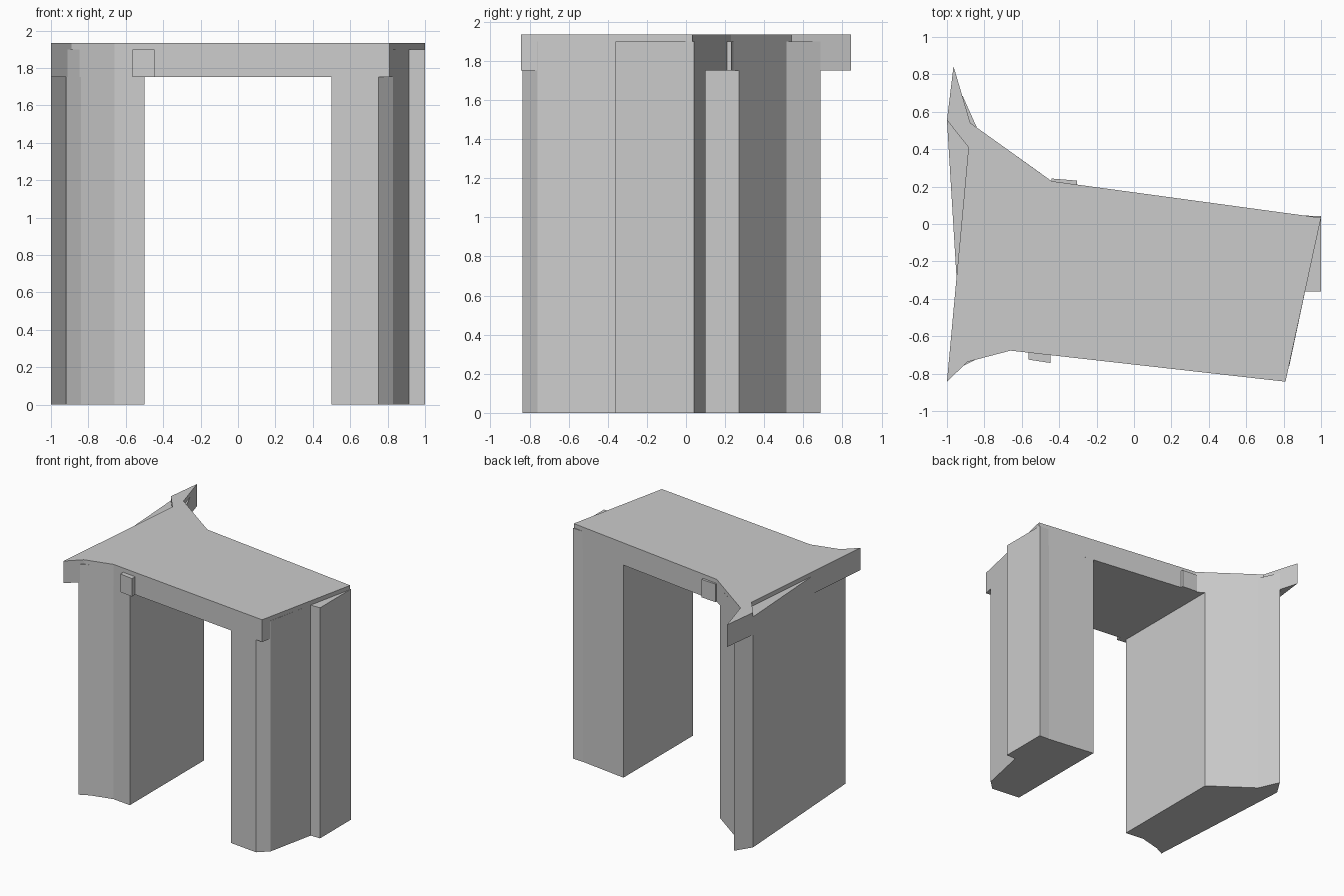
import bpy, bmesh

if "Cube" in bpy.data.objects:
    bpy.data.objects.remove(bpy.data.objects["Cube"])


def prism(name, outline, z0, z1):
    """Extrude a plan outline between two heights."""
    bm = bmesh.new()
    face = bm.faces.new([bm.verts.new((x, y, z0)) for x, y in outline])
    top = bmesh.ops.extrude_face_region(bm, geom=[face])["geom"]
    bmesh.ops.translate(bm, vec=(0, 0, z1 - z0),
                        verts=[v for v in top if isinstance(v, bmesh.types.BMVert)])
    bmesh.ops.recalc_face_normals(bm, faces=bm.faces)
    mesh = bpy.data.meshes.new(name)
    bm.to_mesh(mesh)
    bm.free()
    obj = bpy.data.objects.new(name, mesh)
    bpy.context.collection.objects.link(obj)
    return obj


BEAM, LEDGE, TOP = 1.752, 1.90, 1.935

# Roof slab spanning both walls, with flared left corners
prism("roof_slab", [
    (-1, -0.843), (-0.89, -0.737), (-0.66, -0.677), (0.81, -0.843),
    (1, 0.033), (-0.44, 0.229), (-0.875, 0.54), (-0.965, 0.843),
    (-1, 0.555), (-0.885, 0.41)], BEAM, TOP)

# Left wall with curved front and splayed rear corner
prism("left_wall", [
    (-0.92, -0.762), (-0.84, -0.722), (-0.66, -0.677), (-0.5, -0.695),
    (-0.5, 0.272), (-0.84, 0.515), (-0.917, 0.687), (-1, 0.555)], 0, LEDGE)

# Right wall with chamfered front corner and side pilaster
prism("right_wall", [
    (0.5, -0.808), (0.75, -0.836), (0.83, -0.76), (0.915, -0.36),
    (1, -0.36), (1, 0.042), (0.91, 0.045), (0.5, 0.101)], 0, LEDGE)

# Small blocks on the front and rear lintels
prism("front_block", [
    (-0.565, -0.68), (-0.565, -0.725), (-0.447, -0.743), (-0.447, -0.69)], BEAM, LEDGE)
prism("rear_block", [
    (-0.44, 0.22), (-0.305, 0.205), (-0.305, 0.232), (-0.44, 0.243)], BEAM, LEDGE)
